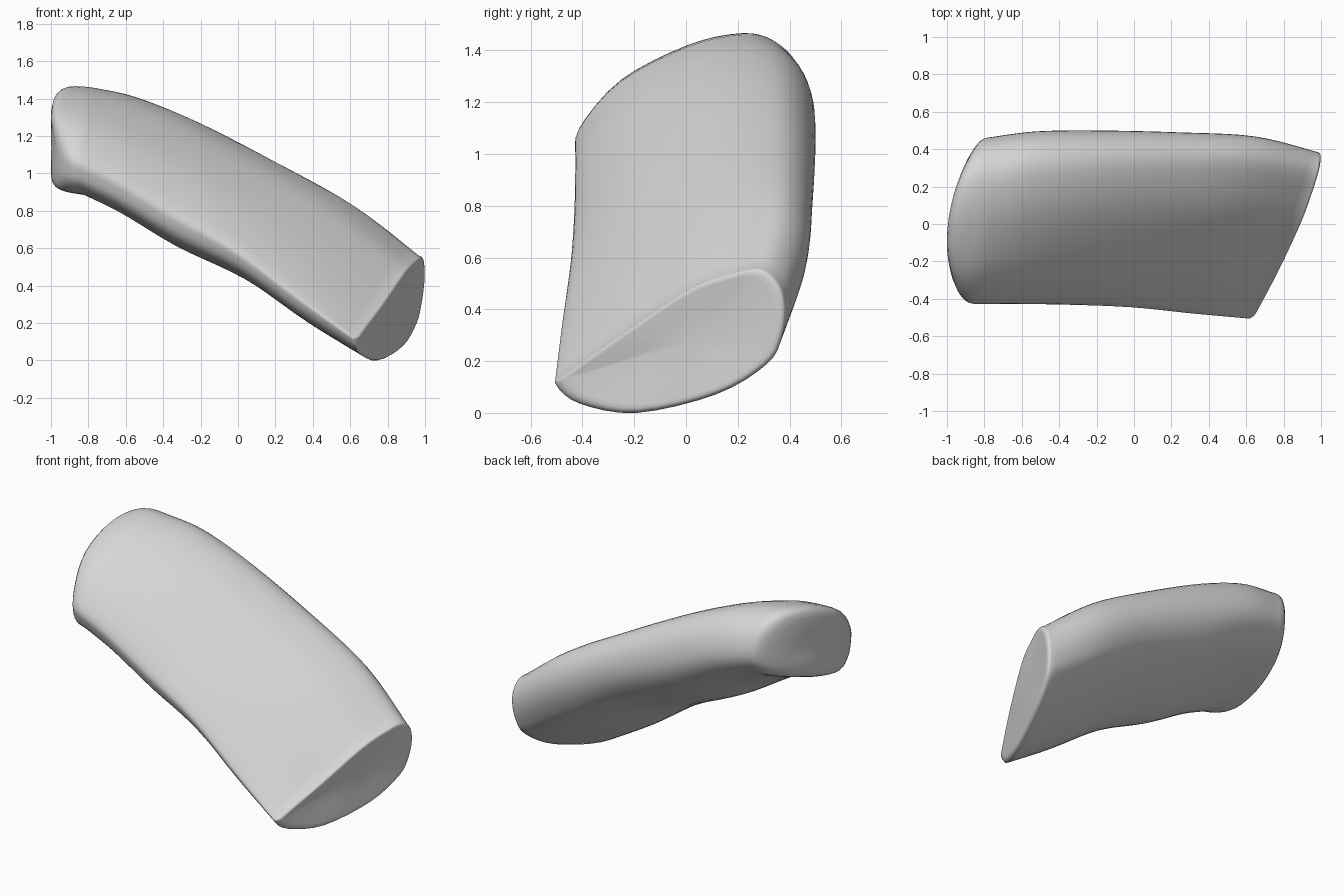
import bpy, bmesh, math
from mathutils import Vector

if "Cube" in bpy.data.objects:
    bpy.data.objects.remove(bpy.data.objects["Cube"])

# Cross-sections (across, up) as fractions of the station box
RIGHT = [(0, .19), (.03, .26), (.27, .53), (.57, .85), (.75, .96), (.89, 1), (.97, .9),
         (1, .74), (.985, .53), (.92, .34), (.7, .13), (.35, 0), (.1, .065)]
LEFT = [(0, .19), (0, .36), (.18, .68), (.48, .92), (.72, 1), (.86, .95), (.96, .8),
        (1, .58), (.955, .41), (.82, .26), (.5, .09), (.22, .0), (.06, .07)]

# Stations: front x, back x, front y, back y, bottom z, top z
STATIONS = [
    (.665, .995, -.50, .385, .00, .56),
    (.35, .66, -.47, .468, .19, .83),
    (.01, .25, -.435, .49, .43, 1.06),
    (-.34, -.19, -.42, .50, .605, 1.28),
    (-.64, -.52, -.415, .495, .785, 1.41),
    (-.84, -.76, -.415, .465, .885, 1.46),
]


def spline(a, b, c, d, t):
    return 0.5 * (2 * b + (c - a) * t + (2 * a - 5 * b + 4 * c - d) * t * t
                  + (3 * b - a - 3 * c + d) * t ** 3)


def smooth_loop(pts, n):
    k = len(pts)
    return [spline(pts[i - 1], pts[i], pts[(i + 1) % k], pts[(i + 2) % k], j / n)
            for i in range(k) for j in range(n)]


def section(i):
    xf, xb, yf, yb, z0, z1 = STATIONS[i]
    f = (i / (len(STATIONS) - 1)) ** .7
    pts = []
    for (u0, v0), (u1, v1) in zip(RIGHT, LEFT):
        u, v = u0 + (u1 - u0) * f, v0 + (v1 - v0) * f
        lean = (1 - f) * (.025 * math.sin(math.pi * u) - .06 * (1 - v))
        pts.append(Vector((xf + (xb - xf) * u + lean,
                           yf + (yb - yf) * u, z0 + (z1 - z0) * v)))
    return smooth_loop(pts, 4)


def shrunk(ring, scale, dx):
    c = sum(ring, Vector()) / len(ring)
    return [c + (p - c) * scale + Vector((dx, 0, 0)) for p in ring]


def bowed(ring, scale, w):
    """Shrink a ring while easing it on to the bowed left end surface."""
    out = []
    for p, q in zip(ring, shrunk(ring, scale, 0)):
        x_end = -1 + (.55 if q.y > -.1 else .8) * (q.y + .1) ** 2
        out.append(Vector((p.x + (x_end - p.x) * w, q.y, q.z + .02 * w)))
    return out


# Body rings, smoothed along the length
keys = [section(i) for i in range(len(STATIONS))]
rings = []
for i in range(len(keys) - 1):
    quad = [keys[max(i - 1, 0)], keys[i], keys[i + 1], keys[min(i + 2, len(keys) - 1)]]
    for j in range(5):
        rings.append([spline(*p, j / 5) for p in zip(*quad)])
rings.append(keys[-1])

# Right end: tight rounded rim, flat face
rim, end = rings[0], rings[-1]
rings = [shrunk(rim, s, d) for s, d in
         ((.5, .02), (.88, .025), (.935, .025), (.97, .02), (.99, .011))] + rings
# Left end: broad rounding to a gently bowed face
rings += [bowed(end, s, w) for s, w in
          ((.995, .3), (.985, .55), (.96, .75), (.92, .88), (.85, .96), (.72, 1), (.4, 1))]

bm = bmesh.new()
grid = [[bm.verts.new(p) for p in r] for r in rings]
n = len(grid[0])
for a, b in zip(grid, grid[1:]):
    for k in range(n):
        bm.faces.new((a[k], a[(k + 1) % n], b[(k + 1) % n], b[k]))
for ring in (grid[0], grid[-1]):
    hub = bm.verts.new(sum((v.co for v in ring), Vector()) / n)
    for k in range(n):
        bm.faces.new((ring[k], ring[(k + 1) % n], hub))
bmesh.ops.recalc_face_normals(bm, faces=bm.faces)

mesh = bpy.data.meshes.new("curved_slab")
bm.to_mesh(mesh)
bm.free()
slab = bpy.data.objects.new("curved_slab", mesh)
bpy.context.collection.objects.link(slab)

grey = bpy.data.materials.new("light_grey")
grey.diffuse_color = (.68, .68, .68, 1)
grey.use_nodes = True
grey.node_tree.nodes["Principled BSDF"].inputs["Base Color"].default_value = grey.diffuse_color
mesh.materials.append(grey)

bpy.context.view_layer.objects.active = slab
slab.select_set(True)
bpy.ops.object.shade_smooth_by_angle(angle=.9)
